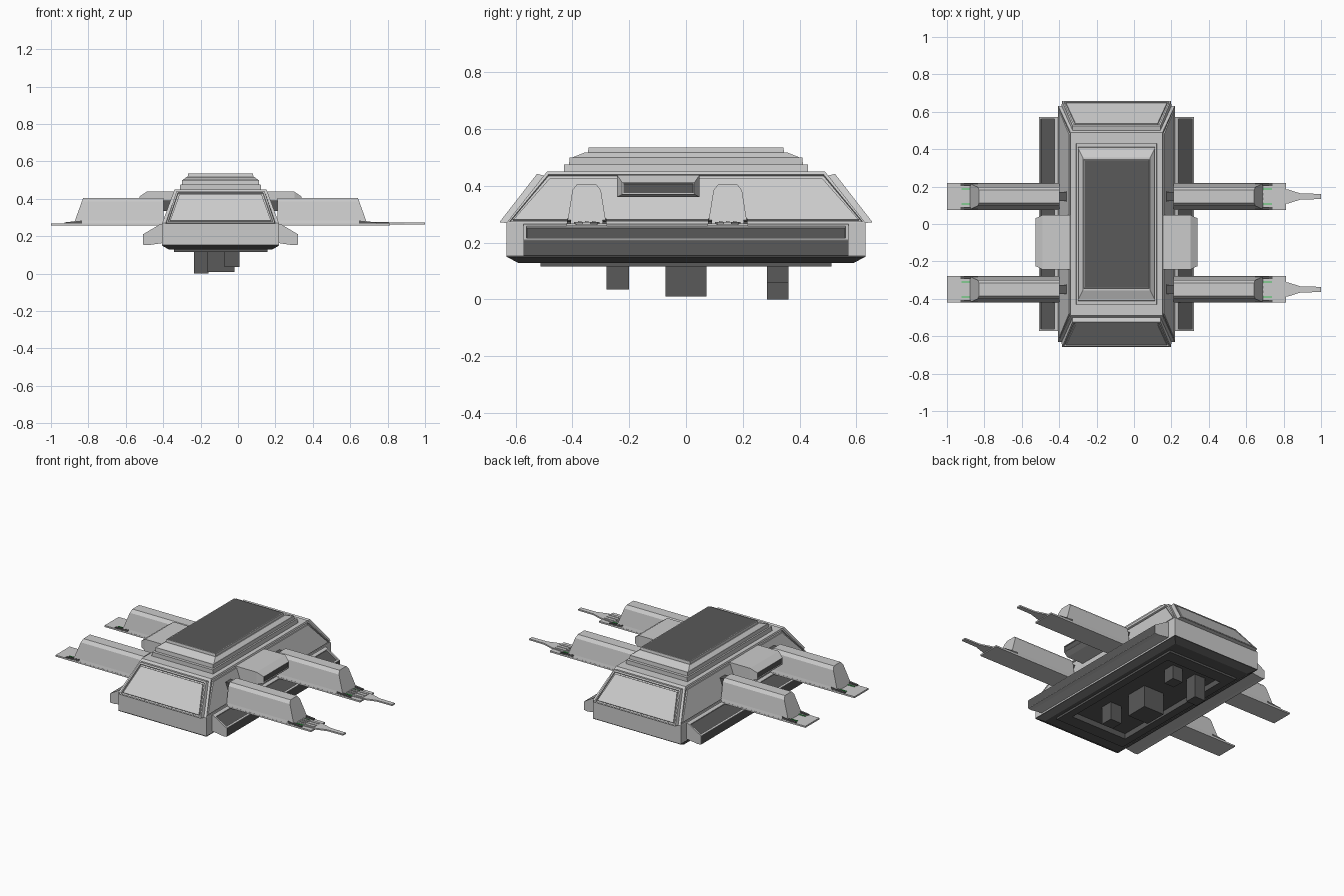
import bpy, bmesh
from mathutils import Vector

if "Cube" in bpy.data.objects:
    bpy.data.objects.remove(bpy.data.objects["Cube"])

CX = -0.0935  # hull centre line; every part is built around it


def material(name, rgb):
    m = bpy.data.materials.new(name)
    m.diffuse_color = (*rgb, 1)
    m.use_nodes = True
    m.node_tree.nodes["Principled BSDF"].inputs["Base Color"].default_value = m.diffuse_color
    return m


DARK = material("dark_grey", (0.1, 0.1, 0.1))
GREEN = material("green", (0.05, 0.6, 0.1))


def loft(name, rings, mat=None, mirror="", loc=(0, 0, 0)):
    """Skin a list of equal-sized point rings and cap both ends."""
    bm = bmesh.new()
    vs = [[bm.verts.new(p) for p in r] for r in rings]
    n = len(rings[0])
    for a, b in zip(vs, vs[1:]):
        for i in range(n):
            j = (i + 1) % n
            bm.faces.new((a[i], a[j], b[j], b[i]))
    bm.faces.new(vs[0])
    bm.faces.new(vs[-1])
    bmesh.ops.recalc_face_normals(bm, faces=bm.faces)
    me = bpy.data.meshes.new(name)
    bm.to_mesh(me)
    bm.free()
    ob = bpy.data.objects.new(name, me)
    bpy.context.collection.objects.link(ob)
    ob.location = Vector((CX, 0, 0)) + Vector(loc)
    if mat:
        me.materials.append(mat)
    if mirror:
        m = ob.modifiers.new("mirror", "MIRROR")
        m.use_axis = ("X" in mirror, "Y" in mirror, False)
    return ob


def inset(ob, direction, steps, mat=None):
    """Inset the face looking most along direction, step by step."""
    bm = bmesh.new()
    bm.from_mesh(ob.data)
    bm.normal_update()
    d = Vector(direction).normalized()
    f = max(bm.faces, key=lambda q: round(q.normal.dot(d), 3) * 100 + q.calc_area())
    for t, depth in steps:
        bmesh.ops.inset_individual(bm, faces=[f], thickness=t, depth=depth)
    if mat:
        if not ob.data.materials:
            ob.data.materials.append(None)
        ob.data.materials.append(mat)
        f.material_index = len(ob.data.materials) - 1
    bm.to_mesh(ob.data)
    bm.free()


GROOVE = [(0.012, 0), (0.002, -0.008), (0.01, 0), (0.002, 0.008)]


def rect(hx, hy, z):
    return [(-hx, -hy, z), (hx, -hy, z), (hx, hy, z), (-hx, hy, z)]


def yz(x, y0, y1, z0, z1):
    return [(x, y0, z0), (x, y1, z0), (x, y1, z1), (x, y0, z1)]


def box(name, x, y, z, mat=None, mirror="", loc=(0, 0, 0)):
    return loft(name, [yz(x[0], *y, *z), yz(x[1], *y, *z)], mat, mirror, loc)


# Hull: lower body, recessed belly and sloped upper body
loft("lower_hull", [rect(0.312, 0.632, 0.27), rect(0.312, 0.632, 0.155)])
loft("belly", [rect(0.312, 0.632, 0.156), rect(0.312, 0.632, 0.15),
               rect(0.275, 0.59, 0.128), rect(0.25, 0.512, 0.128),
               rect(0.25, 0.512, 0.115), rect(0.2, 0.43, 0.115),
               rect(0.2, 0.43, 0.15)], DARK)
upper = loft("upper_hull", [rect(0.312, 0.632, 0.27), rect(0.246, 0.49, 0.45)])
for sx in (-1, 1):
    inset(upper, (sx, 0, 0.3), GROOVE)

# Raised panels on the sloped front and back
p = loft("end_panel", [
    [(-0.295, -0.628, 0.268), (0.295, -0.628, 0.268), (0.235, -0.5, 0.436), (-0.235, -0.5, 0.436)],
    [(-0.29, -0.657, 0.272), (0.29, -0.657, 0.272), (0.235, -0.525, 0.442), (-0.235, -0.525, 0.442)]],
    mirror="Y")
inset(p, (0, -1, 0.8), GROOVE)

# Stepped roof
loft("roof_step_low", [rect(0.218, 0.43, 0.448), rect(0.215, 0.43, 0.476)])
loft("roof_step_mid", [rect(0.205, 0.412, 0.475), rect(0.205, 0.41, 0.5)])
loft("roof_bevel", [rect(0.203, 0.4, 0.5), rect(0.18, 0.355, 0.518)])
roof = loft("roof_slab", [rect(0.176, 0.346, 0.515), rect(0.174, 0.343, 0.535)])
inset(roof, (0, 0, 1), [(0.006, 0)], DARK)

# Wedge side rails with dark sunken slope and outer face
prof = [(0.3, 0.268), (0.322, 0.265), (0.415, 0.21), (0.415, 0.155), (0.39, 0.152), (0.3, 0.165)]
rail = loft("side_rail", [[(x, y, z) for x, z in prof] for y in (-0.573, 0.573)], mirror="X")
inset(rail, (0.5, 0, 0.85), [(0.016, 0), (0.001, -0.008)], DARK)
inset(rail, (1, 0, 0), [(0.003, 0)], DARK)

# Mid side pods with dark outer end
pod = loft("side_pod", [
    yz(0.22, -0.243, 0.048, 0.36, 0.438),
    yz(0.395, -0.243, 0.048, 0.36, 0.438),
    yz(0.434, -0.225, 0.03, 0.37, 0.412)], mirror="X")
inset(pod, (1, 0, 0), [(0.006, 0), (0.001, -0.005)], DARK)

# Four gun housings, two per side
section = [(-0.071, 0.265), (0.071, 0.265), (0.066, 0.285), (0.05, 0.385), (0.034, 0.405),
           (-0.034, 0.405), (-0.05, 0.385), (-0.066, 0.285)]
for tag, y in (("front", -0.35), ("back", 0.147)):
    at = (0, y, 0)
    loft(tag + "_gun_shell", [
        [(0.305, a, z) for a, z in section],
        [(0.785 - (z - 0.265) * 0.36, a, z) for a, z in section]], None, "X", at)
    box(tag + "_gun_base", (0.305, 0.906), (-0.071, 0.071), (0.258, 0.268), None, "X", at)
    loft(tag + "_gun_bracket", [yz(0.22, -0.045, 0.045, 0.3, 0.405),
                                yz(0.27, -0.025, 0.025, 0.335, 0.39),
                                yz(0.31, -0.025, 0.025, 0.335, 0.39)], DARK, "X", at)
    for s in (-1, 1):
        loft(tag + "_gun_side_bar", [yz(0.74, s * 0.056, s * 0.07, 0.262, 0.284),
                                     yz(0.835, s * 0.056, s * 0.07, 0.262, 0.274)], DARK, "X", at)
        box(tag + "_gun_light", (0.75, 0.83), (s * 0.04 - 0.003, s * 0.04 + 0.003),
            (0.266, 0.272), GREEN, "X", at)
    # Fingers and needle muzzle exist on the right side only
    for a in (-0.025, 0, 0.025):
        box(tag + "_gun_finger", (0.76, 0.9), (a - 0.006, a + 0.006), (0.266, 0.276), None, "", at)
    outline = [(0.83, 0.045), (0.915, 0.038), (0.985, 0.016), (1.0935, 0.014)]
    loft(tag + "_gun_needle", [yz(x, -h, h, 0.264, 0.273) for x, h in outline], None, "", at)

# Belly block and landing posts: x range, y range, bottom z
for name, x, y, z in (("belly_block", (-0.07, 0.075), (-0.072, 0.072), 0.01),
                      ("front_post", (0.022, 0.102), (-0.28, -0.2), 0.035),
                      ("back_left_post", (-0.142, -0.065), (0.285, 0.362), 0.0),
                      ("back_right_post", (0.03, 0.102), (0.285, 0.362), 0.06)):
    box(name, x, y, (z, 0.16), DARK)
